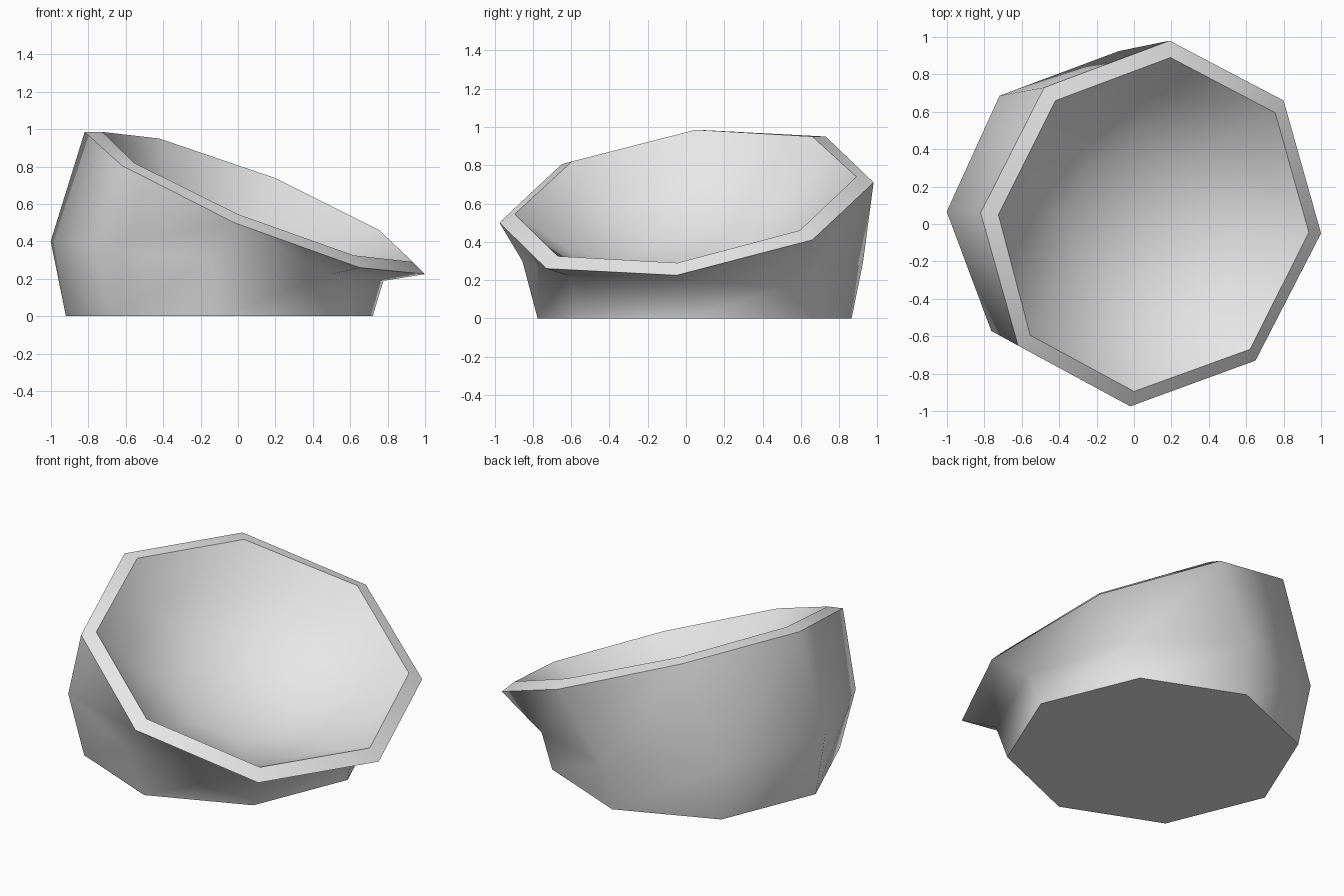
import bpy
import bmesh
import math
from mathutils import Vector

SIDES = 8
FRONT = 6

default_cube = bpy.data.objects.get("Cube")
if default_cube:
    bpy.data.objects.remove(default_cube, do_unlink=True)


def make_material(name, colour):
    material = bpy.data.materials.new(name)
    material.use_nodes = True
    material.diffuse_color = colour
    material.node_tree.nodes["Principled BSDF"].inputs["Base Color"].default_value = colour
    return material


def octagon(centre, radius, height, slope=0.0, turn=0.0):
    """Eight points around a centre, on a plane that drops along x."""
    points = []
    for i in range(SIDES):
        angle = math.tau * i / SIDES + math.radians(turn)
        x = centre[0] + radius * math.cos(angle)
        y = centre[1] + radius * math.sin(angle)
        points.append(Vector((x, y, height - slope * (x - centre[0]))))
    return points


def sink(points, centre, fall, width, depth):
    """Shrink a ring towards its centre and lower it square to the rim."""
    return [centre + (point - centre) * width + fall * depth for point in points]


# Uneven tilted rim, outer and inner edge
rim_outer = [Vector(p) for p in (
    (1, -.05, .225), (.8, .66, .41), (.19, .98, .71), (-.48, .73, .95),
    (-.82, .06, .985), (-.62, -.65, .805), (-.02, -.975, .5), (.65, -.73, .26))]
rim_inner = [Vector(p) for p in (
    (.935, -.045, .29), (.755, .595, .46), (.195, .89, .74), (-.42, .66, .95),
    (-.725, .05, .985), (-.555, -.595, .82), (0, -.895, .545), (.62, -.67, .325))]

# Shallow hollow, tilted with the rim
centre = sum(rim_inner, Vector()) / SIDES
fall = Vector((-.39, .14, -.91)) * .4

# Rings from the foot, over the rim, down into the hollow
rings = [
    octagon((-.1, .045), .82, 0),
    octagon((-.112, .035), .89, .295, .119, -2),
    rim_outer,
    rim_inner,
    sink(rim_inner, centre, fall, .75, .52),
    sink(rim_inner, centre, fall, .4, .9),
]

bm = bmesh.new()
loops = [[bm.verts.new(p) for p in ring] for ring in rings]
bm.faces.new(list(reversed(loops[0])))
for level, (lower, upper) in enumerate(zip(loops, loops[1:])):
    for i in range(SIDES):
        j = (i + 1) % SIDES
        if level == 1 and i == FRONT:
            # Flared front panel folds inward
            bm.faces.new((lower[i], lower[j], upper[i]))
            bm.faces.new((lower[j], upper[j], upper[i]))
        else:
            bm.faces.new((lower[i], lower[j], upper[j], upper[i]))

# Hollow's lowest point
tip = bm.verts.new(centre + fall)
for i in range(SIDES):
    bm.faces.new((loops[-1][i], loops[-1][(i + 1) % SIDES], tip))

# Smooth walls, crisp foot and rim edges
for face in bm.faces:
    face.smooth = True
for loop in (loops[0], loops[2], loops[3]):
    for i in range(SIDES):
        bm.edges.get((loop[i], loop[(i + 1) % SIDES])).smooth = False

bmesh.ops.recalc_face_normals(bm, faces=bm.faces[:])
mesh = bpy.data.meshes.new("tilted_bowl")
bm.to_mesh(mesh)
bm.free()
mesh.materials.append(make_material("light grey", (.8, .8, .8, 1)))
bowl = bpy.data.objects.new("tilted_bowl", mesh)
bpy.context.collection.objects.link(bowl)
